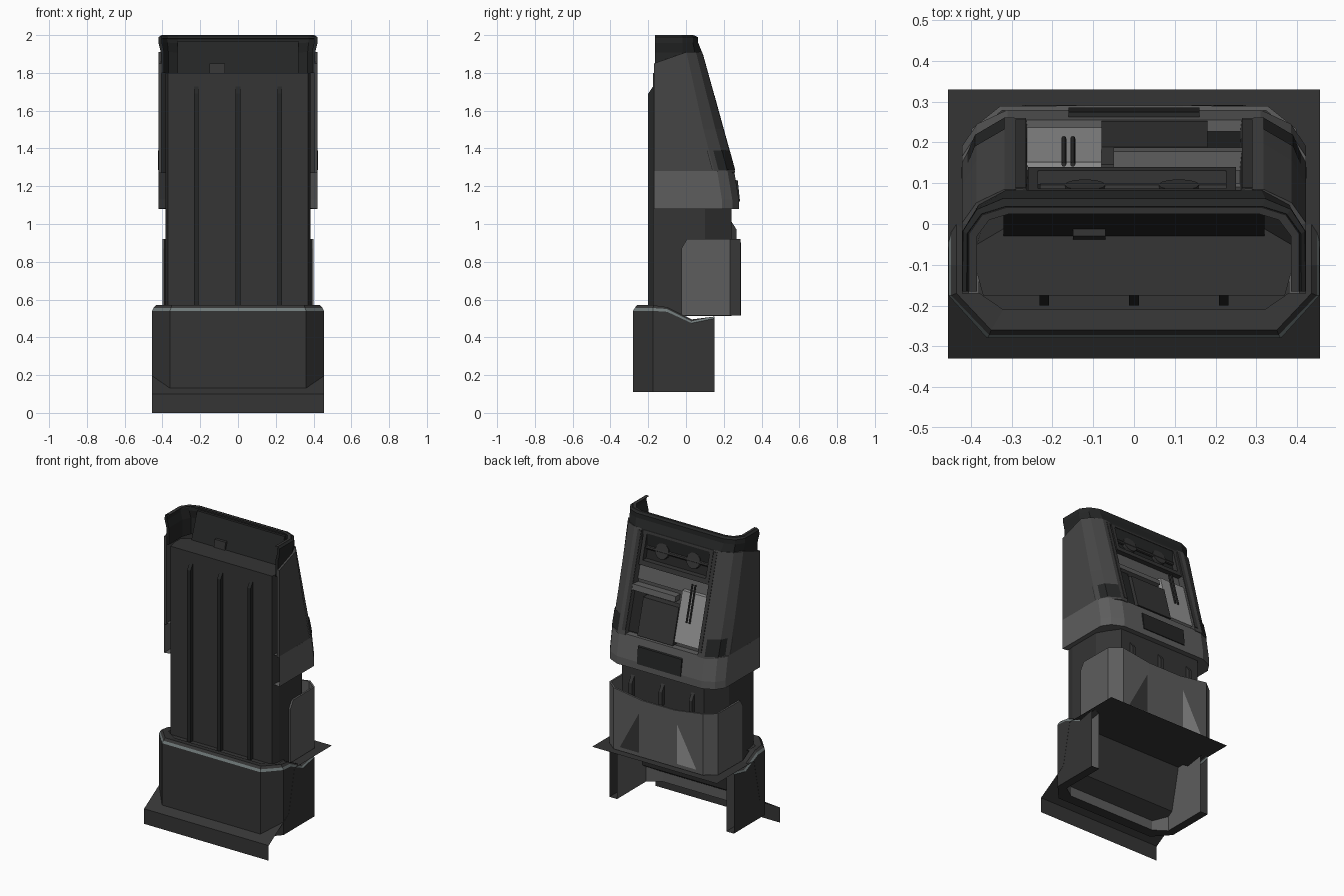
import bpy, bmesh, math

if "Cube" in bpy.data.objects:
    bpy.data.objects.remove(bpy.data.objects["Cube"])

def mat(name, v, tint=0.0):
    m = bpy.data.materials.new(name)
    m.diffuse_color = (v, v + tint, v + tint, 1)
    m.use_nodes = True
    m.node_tree.nodes["Principled BSDF"].inputs["Base Color"].default_value = m.diffuse_color
    return m

DARK = mat("dark_metal", 0.035)
BLACK = mat("black_metal", 0.018, 0.001)
SHELL = mat("shell_metal", 0.06)
MID = mat("mid_metal", 0.11)
LIGHT = mat("light_metal", 0.30)
TRIM = mat("trim_metal", 0.16, 0.03)

def make(name, verts, faces, m, solid=0.0):
    me = bpy.data.meshes.new(name)
    me.from_pydata(verts, [], faces)
    bm = bmesh.new()
    bm.from_mesh(me)
    bmesh.ops.recalc_face_normals(bm, faces=bm.faces)
    bm.to_mesh(me)
    bm.free()
    ob = bpy.data.objects.new(name, me)
    bpy.context.collection.objects.link(ob)
    me.materials.append(m)
    if solid:
        mod = ob.modifiers.new("thickness", "SOLIDIFY")
        mod.thickness = solid
        mod.offset = 0
    return ob

def both(half):
    """Complete a half outline (x > 0) with its mirror image."""
    return list(half) + [(-p[0],) + tuple(p[1:]) for p in reversed(half)]

def loft(name, rows, m, closed=False, caps=False, solid=0.0):
    n = len(rows[0])
    verts = [p for r in rows for p in r]
    faces = []
    for i in range(len(rows) - 1):
        for j in range(n if closed else n - 1):
            k = (j + 1) % n
            faces.append((i*n + j, i*n + k, (i+1)*n + k, (i+1)*n + j))
    if caps:
        faces += [tuple(range(n)), tuple(range((len(rows)-1)*n, len(rows)*n))]
    return make(name, verts, faces, m, solid)

def level(half, z):
    return both([(x, y, z) for x, y in half])

def prism(name, prof, x0, x1, m):
    """Side profile (y, z) extruded along x."""
    rows = [[(x, y, z) for y, z in prof] for x in (x0, x1)]
    return loft(name, rows, m, closed=True, caps=True)

def back_y(z):
    return 0.25 - (z - 1.28) * 0.275

def back_panel(name, x0, x1, z0, z1, inner, outer, m):
    """Box lying on the leaning back wall."""
    a, b = back_y(z0), back_y(z1)
    return prism(name, [(a+inner, z0), (a+outer, z0), (b+outer, z1), (b+inner, z1)], x0, x1, m)

# stepped ground skirt
skirt = [(-.33, 0), (-.33, .1), (-.12, .23), (-.06, .51), (.33, .51)]
loft("ground_skirt", [[(x, y, z) for y, z in skirt] for x in (-.456, .456)], DARK)

# base hull: outer wall, bevelled rim, inner wall
hull = [(.455, .15, .50), (.455, .03, .475), (.455, -.10, .535), (.455, -.175, .54), (.36, -.28, .54)]
edge = [(.448, .15, .51), (.448, .03, .485), (.448, -.10, .55), (.448, -.175, .555), (.355, -.272, .555)]
bevel = [(.435, .15, .51), (.435, .03, .495), (.435, -.10, .56), (.435, -.17, .57), (.35, -.26, .57)]
inner = [(.40, .15, .50), (.40, .03, .48), (.40, -.10, .56), (.40, -.155, .56), (.32, -.21, .56)]
floor_of = lambda pts: both([(x, y, .11) for x, y, z in pts])
loft("base_hull", [floor_of(inner), floor_of(hull), both(hull)], DARK)
loft("base_rim_strip", [both(hull), both(edge)], TRIM)
loft("base_rim", [both(edge), both(bevel), both(inner)], DARK)
loft("base_inner_wall", [both(inner), floor_of(inner)], MID)
make("base_floor", both([(x, y, .555) for x, y in ((.40, -.08), (.40, -.155), (.32, -.21))]),
     [tuple(range(6))], DARK)

# main column, its rear leaning forward towards the top
col = [(.37, -.175), (.385, -.12), (.385, .10), (.30, .24)]
top = [(.37, -.175), (.385, -.12), (.385, -.05), (.30, .0)]
loft("main_column", [level(col, .512), level(col, 1.12), level(top, 1.8)], DARK, True, True)

# vertical ribs, front and rear
for x in (-.22, 0, .22):
    prism("front_rib", [(-.17, .55), (-.2, .55), (-.2, 1.69), (-.17, 1.735)], x-.012, x+.012, BLACK)
    prism("rear_rib", [(.23, .88), (.268, .88), (.268, .97), (.23, 1.03)], x-.012, x+.012, DARK)

# rear wrap-around panel with cut corners
wrap = [(.395, -.025), (.395, .005), (.393, .23), (.325, .284), (.12, .284)]
zs_low = (.515, .515, .515, .515, .515)
zs_high = (.87, .92, .92, .92, .89)
loft("rear_panel", [both([p + (z,) for p, z in zip(wrap, zs)]) for zs in (zs_low, zs_high)],
     MID, solid=.012)
for s in (-1, 1):
    make("rear_panel_fold", [(s*.14, .292, .54), (s*.28, .292, .54), (s*.14, .292, .80), (s*.15, .27, .56)],
         [(0, 1, 2), (0, 1, 3), (1, 2, 3), (0, 2, 3)], LIGHT if s < 0 else DARK)

# upper shroud: lower band with three-facet corners
b0 = [(.38, -.17), (.38, .10), (.345, .17), (.28, .215)]
b1 = [(.422, -.17), (.422, .19), (.385, .245), (.31, .28)]
b2 = [(.422, -.17), (.422, .165), (.385, .22), (.31, .255)]
loft("shroud_band", [level(b0, 1.085), level(b1, 1.08), level(b1, 1.13), level(b2, 1.28), level(b0, 1.28)], MID)
prism("band_centre_block", [(.20, 1.12), (.286, 1.12), (.274, 1.23), (.20, 1.25)], -.16, .16, BLACK)

# upper shroud: leaning shell with recessed back
def shell_row(z, yc, z_front):
    yb = back_y(z)
    return both([(.413, -.17, z_front), (.413, yc, z), (.38, yc + (yb-yc)*.6, z), (.315, yb, z),
                 (.27, yb, z), (.265, yb-.045, z)])
loft("shroud_shell", [shell_row(1.27, .15, 1.27), shell_row(1.5, .09, 1.5), shell_row(1.91, .0, 1.85)],
     SHELL, solid=.018)
# dark inlays on the corners and rails beside the recess
for s in (-1, 1):
    rows = [[(s*.423, yc-.01, z), (s*.39, yc + (back_y(z)-yc)*.6 + .01, z), (s*.318, back_y(z)+.012, z)]
            for z, yc in ((1.285, .148), (1.39, .12))]
    loft("corner_inlay", rows, BLACK)
    prism("recess_side_rail", [(back_y(1.3)-.05, 1.3), (back_y(1.3)+.012, 1.3),
                               (back_y(1.9)+.01, 1.9), (back_y(1.9)-.05, 1.9)],
          s*.265, s*.29, DARK)

# top collar
c0 = [(.40, -.165), (.40, -.02), (.375, .04), (.31, .075)]
c1 = [(.412, -.165), (.412, -.02), (.38, .03), (.32, .055)]
c2 = [(.405, -.165), (.405, -.025), (.372, .022), (.315, .04)]
c3 = [(.385, -.165), (.385, -.03), (.355, .01), (.305, .025)]
loft("top_collar", [level(c0, 1.80), level(c0, 1.91), level(c1, 1.96), level(c1, 1.985), level(c2, 1.99)],
     BLACK, solid=.018)
loft("collar_trim", [level(c1, 1.975), level(c2, 2.0), level(c3, 1.998)], DARK)
prism("inner_back_wall", [(-.03, 1.80), (.01, 1.80), (.05, 1.97), (.03, 1.97)], -.32, .32, BLACK)
prism("front_latch", [(-.04, 1.79), (-.03, 1.85), (.02, 1.85), (.02, 1.79)], -.15, -.07, DARK)

# equipment in the back recess
back_panel("light_panel", -.265, -.08, 1.31, 1.62, -.05, -.005, LIGHT)
back_panel("dark_panel", -.08, .18, 1.29, 1.52, -.05, .005, DARK)
back_panel("side_panel", .18, .265, 1.29, 1.55, -.05, -.02, BLACK)
back_panel("shelf_bar", -.05, .27, 1.545, 1.58, -.05, .01, MID)
back_panel("upper_plate", -.265, .265, 1.60, 1.72, -.05, -.03, MID)
back_panel("window_backing", -.26, .25, 1.70, 1.92, -.05, -.03, BLACK)
for z in (1.70, 1.89):
    back_panel("window_frame_bar", -.26, .25, z, z+.03, -.05, .005, DARK)
for x in (-.26, .225):
    back_panel("window_frame_post", x, x+.025, 1.70, 1.92, -.05, .005, DARK)

def cylinder(name, loc, r, depth, rot, m, n=12):
    bpy.ops.mesh.primitive_cylinder_add(vertices=n, radius=r, depth=depth, location=loc, rotation=rot)
    ob = bpy.context.object
    ob.name = name
    ob.data.materials.append(m)
    bpy.ops.object.shade_smooth_by_angle()

lean = math.atan(0.275)
for x in (-.12, .11):
    cylinder("window_drum", (x, back_y(1.8)-.03, 1.8), .05, .04, (math.pi/2 + lean, 0, 0), DARK)
cylinder("window_rod", (0, back_y(1.8)-.02, 1.8), .012, .46, (0, math.pi/2, 0), DARK, 8)
for x in (-.172, -.15):
    cylinder("handle_rod", (x, back_y(1.56)+.005, 1.56), .006, .24, (lean, 0, 0), DARK, 8)
